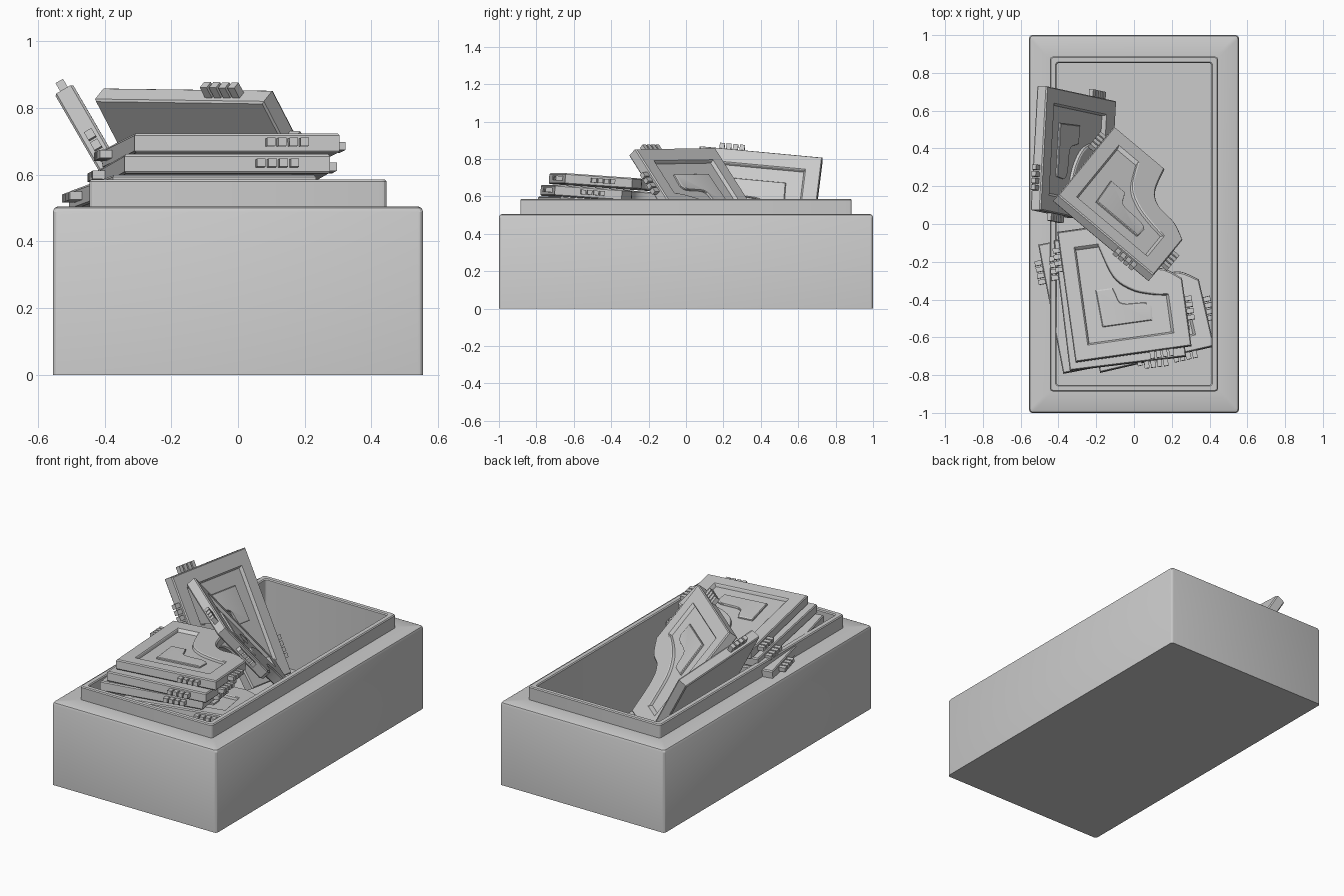
import bpy, bmesh, math
from mathutils import Vector, Matrix

if "Cube" in bpy.data.objects:
    bpy.data.objects.remove(bpy.data.objects["Cube"])


def loft(bm, rings):
    """Bridge equal-length rings of points and cap both ends."""
    vs = [[bm.verts.new(p) for p in r] for r in rings]
    n = len(vs[0])
    for a, b in zip(vs, vs[1:]):
        for i in range(n):
            bm.faces.new((a[i], a[(i + 1) % n], b[(i + 1) % n], b[i]))
    bm.faces.new(vs[0][::-1])
    bm.faces.new(vs[-1])


def finish(bm, name):
    bmesh.ops.recalc_face_normals(bm, faces=bm.faces)
    me = bpy.data.meshes.new(name)
    bm.to_mesh(me)
    bm.free()
    ob = bpy.data.objects.new(name, me)
    bpy.context.collection.objects.link(ob)
    bpy.context.view_layer.objects.active = ob
    ob.select_set(True)
    bpy.ops.object.shade_smooth_by_angle(angle=math.radians(25))
    ob.select_set(False)
    return ob


def rounded_rect(hx, hy, z, r=0.015):
    pts = []
    for k, (sx, sy) in enumerate([(1, 1), (-1, 1), (-1, -1), (1, -1)]):
        for j in range(4):
            t = math.radians(90 * k + 30 * j)
            pts.append((sx * (hx - r) + r * math.cos(t), sy * (hy - r) + r * math.sin(t), z))
    return pts


# open box with a stepped inner rim
bm = bmesh.new()
loft(bm, [rounded_rect(*s) for s in [
    (.555, 1, 0), (.555, 1, .488), (.55, .995, .5), (.539, .984, .505),
    (.445, .886, .505), (.445, .886, .58), (.44, .881, .586),
    (.415, .858, .586), (.41, .853, .58), (.41, .853, .08)]])
finish(bm, "open_box")

W, L, T = .66, .74, .062          # plate width, length, thickness


def smooth_curve(pts, n=5):
    """Catmull-Rom through the points, end points included."""
    p = [Vector(q) for q in [pts[0]] + pts + [pts[-1]]]
    out = []
    for i in range(1, len(p) - 2):
        a, b, c, d = p[i - 1:i + 3]
        for j in range(n):
            t = j / n
            out.append(.5 * (2 * b + (c - a) * t + (2 * a - 5 * b + 4 * c - d) * t * t
                             + (3 * b - a - 3 * c + d) * t ** 3))
    return out + [p[-1]]


def outline(corners, curve):
    pts = [Vector(c) for c in corners[:2]] + smooth_curve(curve) + [Vector(corners[2])]
    return [Vector((p.x * W, p.y * L)) for p in pts]


outer = outline([(0, 0), (1, 0), (0, 1)],
                [(1, .52), (.86, .61), (.69, .635), (.585, .74), (.53, 1)])
recess = outline([(.13, .12), (.86, .12), (.13, .86)],
                 [(.86, .41), (.72, .435), (.56, .49), (.42, .61), (.33, .86)])


def ring(t, z):
    return [a.lerp(b, t).to_3d() + Vector((0, 0, z)) for a, b in zip(outer, recess)]


def inner_ring(s, z):
    c = Vector((.38 * W, .34 * L))
    return [(c + (p - c) * s).to_3d() + Vector((0, 0, z)) for p in recess]


def add_box(bm, cx, cy, cz, sx, sy, sz):
    m = Matrix.Translation((cx, cy, cz)) @ Matrix.Diagonal((sx, sy, sz, 1))
    bmesh.ops.create_cube(bm, size=1, matrix=m)


def plate_mesh():
    bm = bmesh.new()
    # L-shaped body with a sunken face
    loft(bm, [ring(.06, -T), ring(0, -T + .006), ring(0, -.007), ring(.06, 0),
              ring(.95, 0), ring(1, -.004), inner_ring(.97, -.018)])
    # raised L on the sunken face
    shape = smooth_curve([(.42, .47), (.44, .41), (.50, .385), (.66, .375), (.71, .34)], 3)
    shape = [Vector(p) for p in [(.27, .235), (.70, .235)]] + shape[::-1] + \
            [Vector((.40, .52)), Vector((.255, .52))]
    c = Vector((.4, .33))
    loft(bm, [[((c + (p - c) * s).x * W, (c + (p - c) * s).y * L, z) for p in shape]
              for s, z in [(1, -.02), (1, -.010), (.95, -.006)]])
    # rows of four pins on three sides
    for i in range(4):
        d = (i - 1.5) * .036
        add_box(bm, -.012, .79 * L + d, -.03, .055, .027, .026)
        add_box(bm, .74 * W + d, -.012, -.03, .027, .055, .026)
        add_box(bm, W + .012, .29 * L + d, -.03, .055, .027, .026)
    return bm


def place_plate(name, origin, b, a, scale=1.0):
    a = Vector(a).normalized()
    b = Vector(b)
    b = (b - a * b.dot(a)).normalized()
    m = Matrix((b, a, b.cross(a))).transposed().to_4x4()
    ob = finish(plate_mesh(), name)
    ob.matrix_world = Matrix.Translation(origin) @ m @ Matrix.Scale(scale, 4)


# two plates leaning in the box
place_plate("leaning_plate_left", (-.46, .73, .81), (-.035, -.66, .06), (.37, -.08, -.64))
place_plate("leaning_plate_middle", (-.40, .155, .862), (.51, -.435, 0), (.29, .355, -.56))

# untidy pile of flat plates, top one first
poses = [(-.31, -.73, 8), (-.34, -.775, 7), (-.375, -.79, 11), (-.18, -.785, 13)]
for i in range(10):
    x, y, deg = poses[i % 4]
    t = math.radians(deg)
    tilt = -.07 if i < 6 else -.02
    place_plate(f"stacked_plate_{i + 1}", (x, y, .724 - .0625 * i),
                (math.cos(t), math.sin(t), 0), (-math.sin(t), math.cos(t), tilt), .94)
